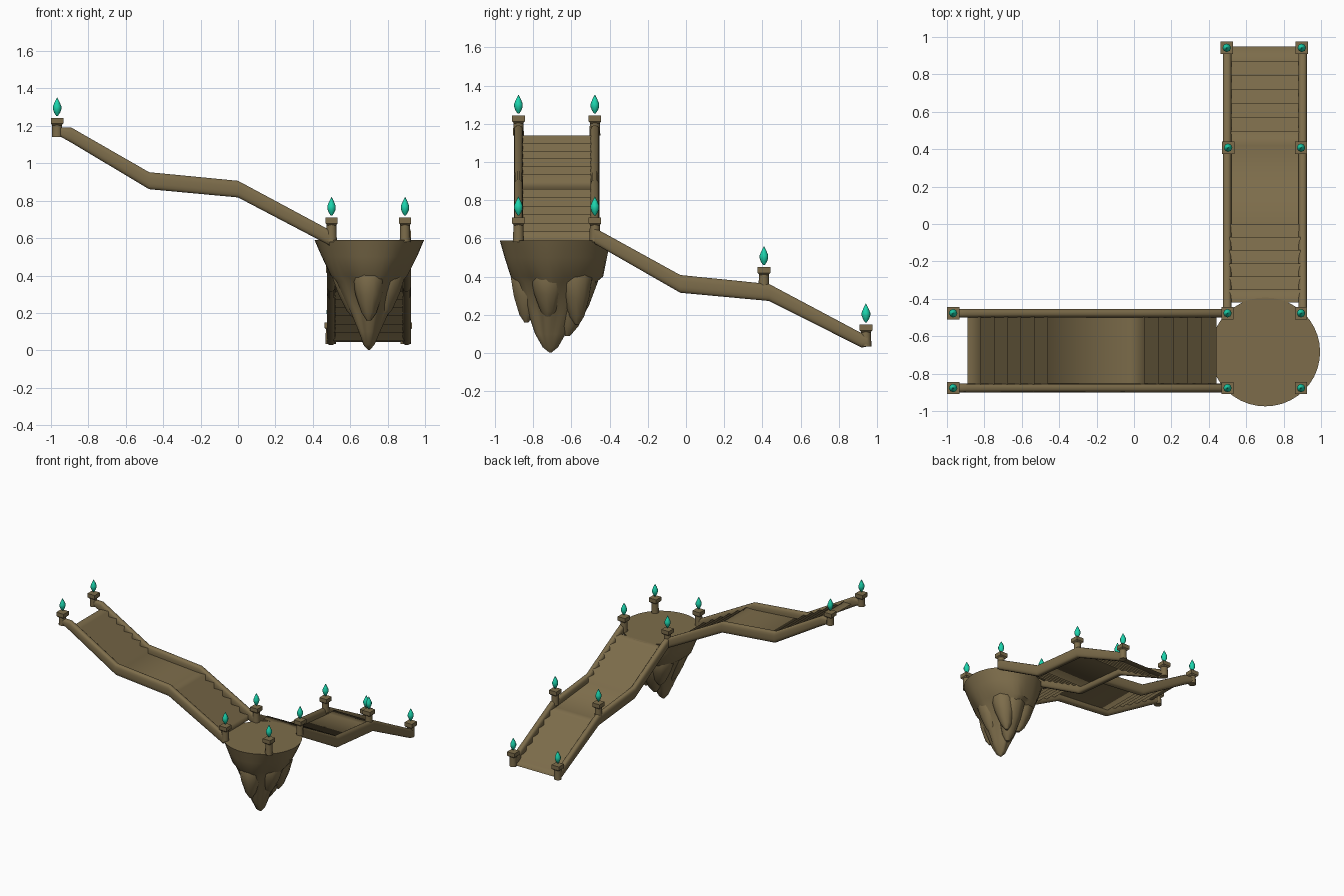
import bpy, bmesh, math

if "Cube" in bpy.data.objects:
    bpy.data.objects.remove(bpy.data.objects["Cube"])


def material(name, col):
    m = bpy.data.materials.new(name)
    m.diffuse_color = (*col, 1)
    m.use_nodes = True
    m.node_tree.nodes["Principled BSDF"].inputs["Base Color"].default_value = m.diffuse_color
    return m


STONE = material("brown stone", (0.205, 0.152, 0.070))
GEM = material("teal crystal", (0.012, 0.66, 0.42))


def make(name, verts, faces, mat, smooth=None, fix=True):
    """Mesh object; smooth = angle in degrees, 180 = fully smooth, None = flat."""
    me = bpy.data.meshes.new(name)
    me.from_pydata(verts, [], faces)
    if fix:
        bm = bmesh.new()
        bm.from_mesh(me)
        bmesh.ops.recalc_face_normals(bm, faces=bm.faces)
        bm.to_mesh(me)
        bm.free()
    me.materials.append(mat)
    ob = bpy.data.objects.new(name, me)
    bpy.context.collection.objects.link(ob)
    if smooth == 180:
        for p in me.polygons:
            p.use_smooth = True
    elif smooth:
        bpy.ops.object.select_all(action='DESELECT')
        ob.select_set(True)
        bpy.context.view_layer.objects.active = ob
        bpy.ops.object.shade_smooth_by_angle(angle=math.radians(smooth))
    return ob


def loft(name, rings, mat, smooth=None):
    """Skin equal-length rings of points and cap both ends."""
    n = len(rings[0])
    verts = [p for r in rings for p in r]
    faces = [(i * n + j, i * n + (j + 1) % n, (i + 1) * n + (j + 1) % n, (i + 1) * n + j)
             for i in range(len(rings) - 1) for j in range(n)]
    faces += [tuple(range(n)), tuple(range(len(verts) - n, len(verts)))]
    return make(name, verts, faces, mat, smooth)


def ellipse(z, cx, cy, rx, ry, n, lump=0.0, rot=0.0):
    ring = []
    for i in range(n):
        a = 2 * math.pi * i / n + rot
        k = 1 + lump * (math.cos(5 * a + 0.6) + 0.5 * math.cos(8 * a + 2))
        ring.append((cx + rx * k * math.cos(a), cy + ry * k * math.sin(a), z))
    return ring


def along_x(s, t, z):
    return (s, t, z)


def along_y(s, t, z):
    return (t, s, z)


# hanging rock with a round flat top
profile = [(0.59, 0.702, -0.684, 0.293, 0.291, 0), (0.50, 0.70, -0.680, 0.255, 0.268, 0.012),
           (0.40, 0.695, -0.675, 0.205, 0.240, 0.03), (0.37, 0.695, -0.680, 0.175, 0.205, 0.06),
           (0.20, 0.70, -0.70, 0.095, 0.12, 0.09), (0.10, 0.70, -0.71, 0.056, 0.078, 0.06),
           (0.03, 0.70, -0.71, 0.03, 0.04, 0), (0.003, 0.70, -0.71, 0.006, 0.006, 0)]
loft("rock_base", [ellipse(z, x, y, rx, ry, 40, k) for z, x, y, rx, ry, k in profile], STONE, 40)

# pointed shards hugging the rock: top x, y, tip x, y, z, radius
for i, (x, y, tx, ty, tz, r) in enumerate([
        (0.70, -0.83, 0.70, -0.835, 0.16, 0.095), (0.73, -0.54, 0.71, -0.62, 0.09, 0.11),
        (0.58, -0.72, 0.63, -0.72, 0.17, 0.10), (0.81, -0.72, 0.78, -0.72, 0.18, 0.10),
        (0.60, -0.57, 0.64, -0.58, 0.18, 0.10), (0.80, -0.58, 0.76, -0.57, 0.15, 0.095)]):
    rings = []
    for f, k in ((0, 0.5), (0.3, 0.95), (0.6, 0.75), (0.88, 0.42), (1, 0.12)):
        z = 0.5 + (tz - 0.5) * f
        rings.append(ellipse(z, x + (tx - x) * f, y + (ty - y) * f, r * k, r * k, 10, 0, i))
    loft(f"rock_shard_{i}", rings, STONE, 40)


# handrails: rounded section swept along (distance, height, half height)
def rail(name, axis, t, path):
    n = 16
    sec = []
    for i in range(n):
        a = 2 * math.pi * (i + 0.5) / n
        c, s = math.cos(a), math.sin(a)
        sec.append((0.0235 * math.copysign(abs(c) ** 0.7, c), math.copysign(abs(s) ** 0.7, s)))
    loft(name, [[axis(s, t + a, z + b * h) for a, b in sec] for s, z, h in path], STONE, 55)


upper_path = [(-0.95, 1.167, 0.024), (-0.89, 1.15, 0.041), (-0.475, 0.907, 0.046),
              (0.0, 0.862, 0.045), (0.49, 0.602, 0.042)]
lower_path = [(-0.48, 0.615, 0.042), (-0.03, 0.362, 0.047), (0.435, 0.317, 0.045),
              (0.92, 0.066, 0.038), (0.95, 0.062, 0.028)]
for side, t in (("front", -0.877), ("back", -0.477)):
    rail("upper_rail_" + side, along_x, t, upper_path)
for side, t in (("left", 0.498), ("right", 0.902)):
    rail("lower_rail_" + side, along_y, t, lower_path)


# stairs: one stepped sheet with a landing between two flights
def flight(a, b, n=6):
    (s0, z0), (s1, z1) = a, b
    pts = []
    for i in range(n):
        s = s0 + (s1 - s0) * i / n
        e = s0 + (s1 - s0) * (i + 1) / n
        z = z0 + (z1 - z0) * (i + 1) / n
        if z1 > z0:                       # going up: riser, then tread
            pts += [(s, z), (e, z)]
        else:                             # going down: tread, then riser
            pts += [(e, z - (z1 - z0) / n), (e, z)]
    return [a] + pts


def stairs(name, axis, ta, tb, pts):
    verts = [axis(s, t, z) for s, z in pts for t in (ta, tb)]
    faces = [(2 * i, 2 * i + 1, 2 * i + 3, 2 * i + 2) for i in range(len(pts) - 1)]
    make(name, verts, faces, STONE, 180, fix=False)


stairs("upper_stairs", along_x, -0.865, -0.49,
       flight((0.44, 0.59), (-0.02, 0.86)) + flight((-0.46, 0.895), (-0.89, 1.14)))
stairs("lower_stairs", along_y, 0.51, 0.89,
       flight((-0.42, 0.59), (0.0, 0.355)) + flight((0.42, 0.315), (0.87, 0.05)) + [(0.95, 0.045)])


# square posts with a cap and a floating crystal
def square(x, y, z, h):
    return [(x - h, y - h, z), (x + h, y - h, z), (x + h, y + h, z), (x - h, y + h, z)]


def post(i, x, y, bottom, top):
    loft(f"post_shaft_{i}", [ellipse(z, x, y, r, r, 12) for z, r in (
        (bottom, 0.0285), (top - 0.045, 0.0265), (top - 0.02, 0.0265))], STONE, 50)
    loft(f"post_cap_{i}", [square(x, y, z, h) for z, h in (
        (top - 0.042, 0.022), (top - 0.031, 0.033), (top, 0.033))], STONE)
    loft(f"crystal_{i}", [ellipse(top + z, x, y, r, r, 8) for z, r in (
        (0.010, 0.004), (0.028, 0.016), (0.046, 0.0225), (0.062, 0.0225),
        (0.085, 0.013), (0.109, 0.001))], GEM, 50)


spots = [(x, y, 0.58, 0.71) for x in (0.50, 0.893) for y in (-0.477, -0.877)]
spots += [(-0.967, y, 1.14, 1.243) for y in (-0.477, -0.877)]
spots += [(x, 0.408, 0.33, 0.45) for x in (0.503, 0.893)]
spots += [(x, 0.942, 0.033, 0.15) for x in (0.496, 0.897)]
for i, s in enumerate(spots):
    post(i, *s)
